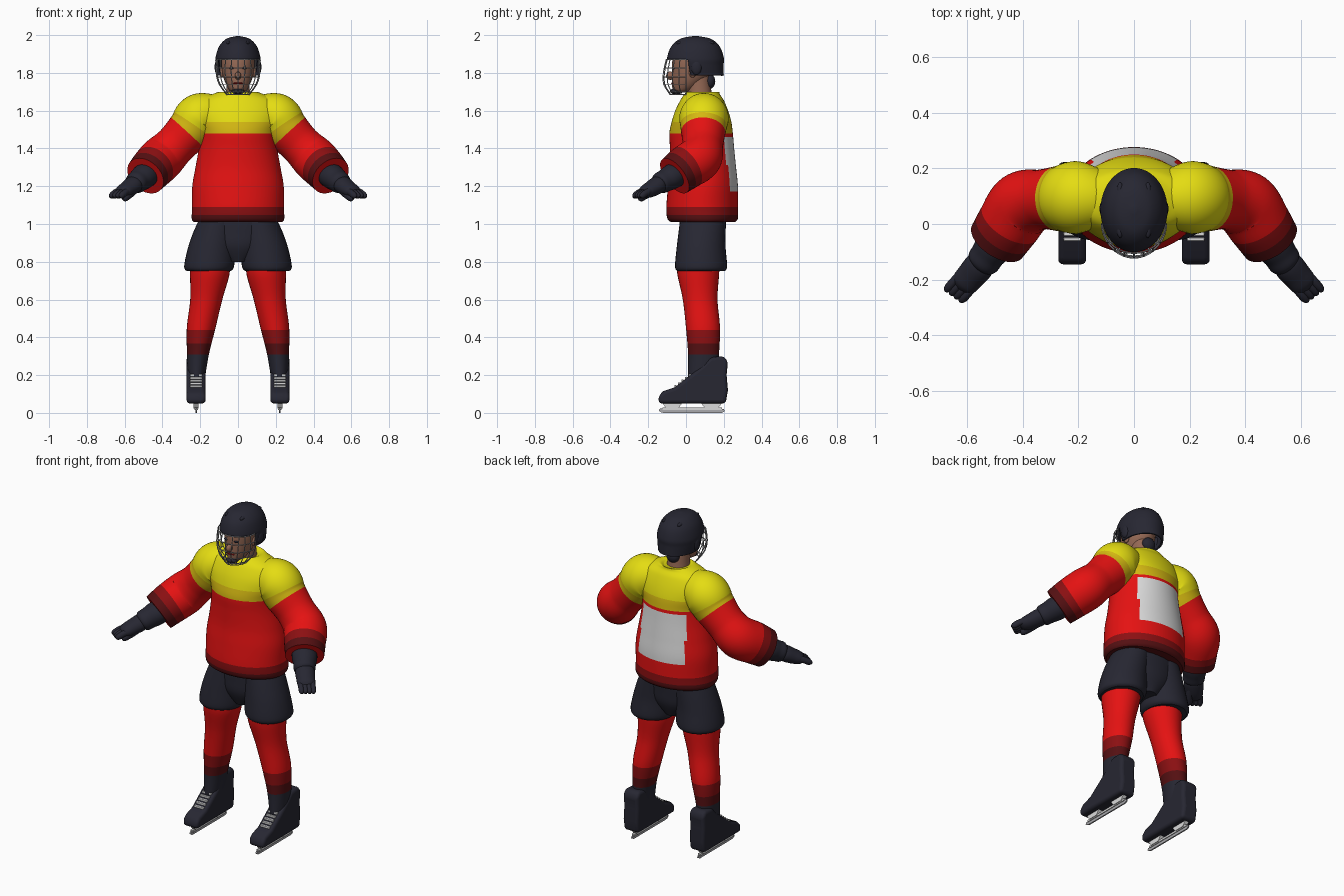
import bpy, bmesh
from math import sin, cos, pi, radians
from mathutils import Vector

if "Cube" in bpy.data.objects:
    bpy.data.objects.remove(bpy.data.objects["Cube"])

MADE = []


def material(name, *rgb):
    m = bpy.data.materials.new(name)
    m.use_nodes = True
    m.diffuse_color = (*rgb, 1)
    m.node_tree.nodes["Principled BSDF"].inputs["Base Color"].default_value = (*rgb, 1)
    return m


NAVY = material("navy black", 0.02, 0.02, 0.032)
RED = material("red", 0.78, 0.006, 0.006)
MID = material("dark red", 0.26, 0.005, 0.006)
DEEP = material("maroon", 0.09, 0.005, 0.006)
YELLOW = material("yellow", 0.78, 0.72, 0.006)
GOLD = material("gold", 0.66, 0.48, 0.006)
WHITE = material("white", 0.7, 0.7, 0.7)
SKIN = material("skin", 0.3, 0.14, 0.09)
STEEL = material("steel", 0.4, 0.4, 0.42)


def finish(name, bm, mats):
    bmesh.ops.recalc_face_normals(bm, faces=bm.faces)
    me = bpy.data.meshes.new(name)
    bm.to_mesh(me)
    bm.free()
    for m in mats:
        me.materials.append(m)
    ob = bpy.data.objects.new(name, me)
    bpy.context.collection.objects.link(ob)
    MADE.append(ob)
    return ob


def smooth_rows(rows, n):
    """Sample a smooth curve through rows of numbers, n steps per span."""
    out = []
    last = len(rows) - 1
    for i in range(last):
        p = [rows[max(0, min(last, i + k))] for k in (-1, 0, 1, 2)]
        for s in range(n + (i == last - 1)):
            t = s / n
            out.append([0.5 * (2 * b + (c - a) * t + (2 * a - 5 * b + 4 * c - d) * t * t
                               + (3 * b - a - 3 * c + d) * t ** 3) for a, b, c, d in zip(*p)])
    return out


def loft(name, rows, mats, rule=None, side=1, along=False, n=6, seg=32):
    """Skin rings (x, y, z, ra, rb); rule(centre, span) gives a material index, None removes."""
    pts = smooth_rows(rows, n)
    bm = bmesh.new()
    rings = []
    for i, (x, y, z, ra, rb) in enumerate(pts):
        u, v = Vector((1, 0, 0)), Vector((0, 1, 0))
        if along:
            t = Vector(pts[min(i + 1, len(pts) - 1)][:3]) - Vector(pts[max(i - 1, 0)][:3])
            u = t.cross(Vector((0, 0, 1))).normalized()
            v = u.cross(t).normalized()
        ring = []
        for k in range(seg):
            a = 2 * pi * k / seg
            p = Vector((x, y, z)) + u * ra * cos(a) + v * rb * sin(a)
            ring.append(bm.verts.new((p.x * side, p.y, p.z)))
        rings.append(ring)
    faces = [(bm.faces.new((r[k], r[(k + 1) % seg], q[(k + 1) % seg], q[k])), (i + 0.5) / n)
             for i, (r, q) in enumerate(zip(rings, rings[1:])) for k in range(seg)]
    faces += [(bm.faces.new(rings[0]), 0), (bm.faces.new(rings[-1]), len(rows) - 1)]
    drop = []
    for f, span in faces:
        idx = rule(f.calc_center_median(), span) if rule else 0
        if idx is None:
            drop.append(f)
        else:
            f.material_index = idx
    bmesh.ops.delete(bm, geom=drop, context="FACES")
    return finish(name, bm, mats)


def ball(name, loc, size, mat):
    bm = bmesh.new()
    bmesh.ops.create_uvsphere(bm, u_segments=20, v_segments=12, radius=1)
    for v in bm.verts:
        v.co = Vector(loc) + Vector([c * s for c, s in zip(v.co, size)])
    return finish(name, bm, [mat])


def prism(name, profile, x, width, mat, bevel=0.0):
    """Extrude a side profile of (y, z) points across x."""
    bm = bmesh.new()
    face = bm.faces.new([bm.verts.new((x - width / 2, y, z)) for y, z in profile])
    ext = bmesh.ops.extrude_face_region(bm, geom=[face])
    bmesh.ops.translate(bm, vec=(width, 0, 0),
                        verts=[g for g in ext["geom"] if isinstance(g, bmesh.types.BMVert)])
    ob = finish(name, bm, [mat])
    if bevel:
        b = ob.modifiers.new("bevel", "BEVEL")
        b.width, b.segments = bevel, 4
    return ob


def box(name, y0, y1, z0, z1, x, width, mat, bevel=0.0):
    return prism(name, [(y0, z0), (y1, z0), (y1, z1), (y0, z1)], x, width, mat, bevel)


# Jersey body: banded by height, white panel on the back
def jersey_rule(c, span):
    if c.z > 1.54:
        return 3
    if c.z > 1.48:
        return 4
    if 1.17 < c.z < 1.465 and c.y > 0.1 and abs(c.x) < 0.15:
        return 5
    return 0 if c.z > 1.09 else 1 if c.z > 1.05 else 2


loft("jersey_body", [
    (0, .09, 1.01, .235, .17), (0, .088, 1.03, .245, .187), (0, .086, 1.09, .243, .19),
    (0, .09, 1.2, .242, .185), (0, .09, 1.3, .225, .175), (0, .085, 1.4, .208, .17),
    (0, .08, 1.48, .205, .168), (0, .082, 1.54, .225, .158), (0, .083, 1.6, .23, .14),
    (0, .085, 1.655, .2, .115), (0, .085, 1.685, .14, .095), (0, .09, 1.7, .095, .085),
    (0, .09, 1.69, .07, .07)], [RED, MID, DEEP, YELLOW, GOLD, WHITE], jersey_rule, n=8, seg=72)

# Head and neck
loft("neck", [(0, .08, 1.62, .07, .07), (0, .07, 1.7, .062, .065), (0, .06, 1.8, .06, .065)], [SKIN])
loft("face", [
    (0, -.03, 1.695, .02, .025), (0, -.015, 1.71, .045, .055), (0, .01, 1.75, .068, .085),
    (0, .03, 1.8, .083, .105), (0, .035, 1.86, .088, .108), (0, .04, 1.91, .08, .1)], [SKIN])
ball("nose", (0, -.083, 1.785), (.016, .022, .022), SKIN)
ball("mouth", (0, -.067, 1.745), (.026, .012, .006), MID)
ball("hair_knot", (0, .125, 1.755), (.04, .03, .04), NAVY)
ball("chin_cup", (0, -.05, 1.703), (.035, .035, .016), NAVY)
for s, label in ((1, "left"), (-1, "right")):
    ball(label + "_eye", (.034 * s, -.066, 1.825), (.014, .008, .006), NAVY)
    ball(label + "_ear", (.084 * s, .035, 1.805), (.012, .02, .03), SKIN)

# Helmet with the face opening cut away
helmet = loft("helmet", [
    (0, .06, 1.785, .108, .14), (0, .052, 1.84, .118, .147), (0, .05, 1.88, .119, .15),
    (0, .05, 1.94, .1, .128), (0, .05, 1.98, .062, .082), (0, .05, 1.995, .01, .012)], [NAVY],
    lambda c, span: None if (c.z < 1.868 and c.y < 0.02) or c.z < 1.787 else 0, n=8, seg=48)
shell = helmet.modifiers.new("shell", "SOLIDIFY")
shell.thickness, shell.offset = 0.012, -1
for s, label in ((1, "left"), (-1, "right")):
    ball(label + "_ear_guard", (.11 * s, .055, 1.83), (.014, .028, .04), NAVY)
    for i, y in enumerate((-.02, .05, .12)):
        ball(f"{label}_vent_{i}", (.05 * s, y, 1.972 if i == 1 else 1.958), (.012, .03, .012), NAVY)

# Face cage: rings of bars and uprights
cage = bpy.data.curves.new("face_cage", "CURVE")
cage.dimensions, cage.bevel_depth, cage.bevel_resolution = "3D", 0.0028, 1
cage.materials.append(STEEL)
levels = smooth_rows([(1.87, .113, .105), (1.8, .116, .12), (1.74, .1, .118), (1.685, .06, .085)], 3)


def bar(points):
    sp = cage.splines.new("POLY")
    sp.points.add(len(points) - 1)
    for p, co in zip(sp.points, points):
        p.co = (*co, 1)


def cage_point(level, deg):
    z, rx, ry = level
    return (rx * sin(radians(deg)), -ry * cos(radians(deg)), z)


for level in levels[::2] + levels[-1:]:
    bar([cage_point(level, d) for d in range(-90, 91, 10)])
for d in range(-90, 91, 18):
    bar([cage_point(level, d) for level in levels])
bpy.context.collection.objects.link(bpy.data.objects.new("face_cage", cage))

# Pelvis of the shorts
loft("shorts_seat", [(0, .085, .8, .06, .08), (0, .085, .88, .16, .115),
                     (0, .087, .96, .2, .122), (0, .09, 1.04, .2, .125)], [NAVY])


def sleeve_rule(c, u):
    for limit, idx in ((1.75, 3), (2.2, 4), (4.95, 0), (5.45, 1), (5.99, 2)):
        if u < limit:
            return idx
    return 0


def sock_rule(c, u):
    return 0 if c.z > .44 else 1 if c.z > .37 else 2 if c.z > .31 else 3


for s, label in ((1, "left_"), (-1, "right_")):
    # Sleeve
    loft(label + "sleeve", [
        (.11, .09, 1.585, .1, .1), (.2, .095, 1.565, .13, .128), (.255, .092, 1.5, .12, .12),
        (.33, .088, 1.42, .108, .11), (.4, .07, 1.35, .12, .12), (.45, 0, 1.3, .115, .118),
        (.49, -.06, 1.255, .108, .11)], [RED, MID, DEEP, YELLOW, GOLD], sleeve_rule, s, True, 10, 40)

    # Glove: flared cuff, wrist roll, palm and fingers
    loft(label + "glove_cuff", [
        (.45, -.01, 1.29, .068, .066), (.5, -.075, 1.25, .07, .066), (.525, -.11, 1.23, .062, .06),
        (.545, -.14, 1.215, .058, .055), (.555, -.152, 1.207, .03, .03)], [NAVY], None, s, True)
    loft(label + "glove_hand", [
        (.535, -.125, 1.22, .04, .04), (.555, -.15, 1.207, .054, .046), (.585, -.185, 1.185, .052, .042),
        (.61, -.215, 1.17, .048, .034), (.622, -.23, 1.163, .03, .02)], [NAVY], None, s, True)
    for i in range(4):
        k = (i - 1.5) * .022
        dx, dy = k * -.8, k * -.58
        loft(f"{label}finger_{i}", [
            (.59 + dx, -.19 + dy, 1.18, .015, .018), (.62 + dx, -.225 + dy, 1.168, .016, .018),
            (.642 + dx, -.25 + dy, 1.15, .015, .017), (.65 + dx, -.258 + dy, 1.14, .006, .007)],
            [NAVY], None, s, True, 4, 14)
    loft(label + "thumb", [
        (.545, -.165, 1.18, .018, .018), (.575, -.21, 1.155, .02, .02), (.6, -.24, 1.135, .017, .017),
        (.607, -.247, 1.13, .006, .006)], [NAVY], None, s, True, 4, 14)

    # Shorts leg
    loft(label + "shorts_leg", [
        (.155, .08, .75, .115, .125), (.153, .08, .775, .132, .138), (.14, .08, .87, .126, .13),
        (.12, .085, .96, .115, .124), (.1, .09, 1.035, .1, .12)], [NAVY], None, s)

    # Sock
    loft(label + "sock", [
        (.15, .065, .8, .105, .115), (.15, .065, .73, .104, .11), (.168, .075, .6, .085, .092),
        (.195, .09, .45, .076, .09), (.212, .093, .31, .058, .082), (.22, .09, .19, .046, .08)],
        [RED, MID, DEEP, NAVY], sock_rule, s, n=12)

    # Skate boot, laces, holder and runner
    x = .222 * s
    prism(label + "boot", [
        (.21, .05), (.222, .12), (.215, .2), (.222, .27), (.2, .3), (.13, .295), (.085, .25),
        (.03, .205), (-.06, .135), (-.12, .115), (-.145, .09), (-.145, .05)], x, .1, NAVY, .018)
    for i in range(5):
        t = i / 4
        y, z = .02 - .075 * t, .199 - .058 * t
        box(f"{label}lace_{i}", y - .006, y + .006, z - .006, z + .006, x, .062, WHITE, .002)
    for part, y0, y1 in (("toe", -.115, -.03), ("heel", .09, .18)):
        prism(f"{label}{part}_post", [(y0 - .012, .055), (y0 + .012, .022), (y1 - .012, .022),
                                      (y1 + .012, .055)], x, .026, WHITE)
    box(label + "blade_holder", -.125, .19, .016, .028, x, .018, WHITE)
    prism(label + "runner", [(-.13, .002), (-.115, 0), (.19, 0), (.205, .008), (.2, .02),
                             (-.138, .022), (-.145, .012)], x, .008, STEEL)

# Smooth shading with kept edges
bpy.ops.object.select_all(action="DESELECT")
for ob in MADE:
    ob.select_set(True)
bpy.context.view_layer.objects.active = MADE[0]
bpy.ops.object.shade_smooth_by_angle(angle=radians(40))
